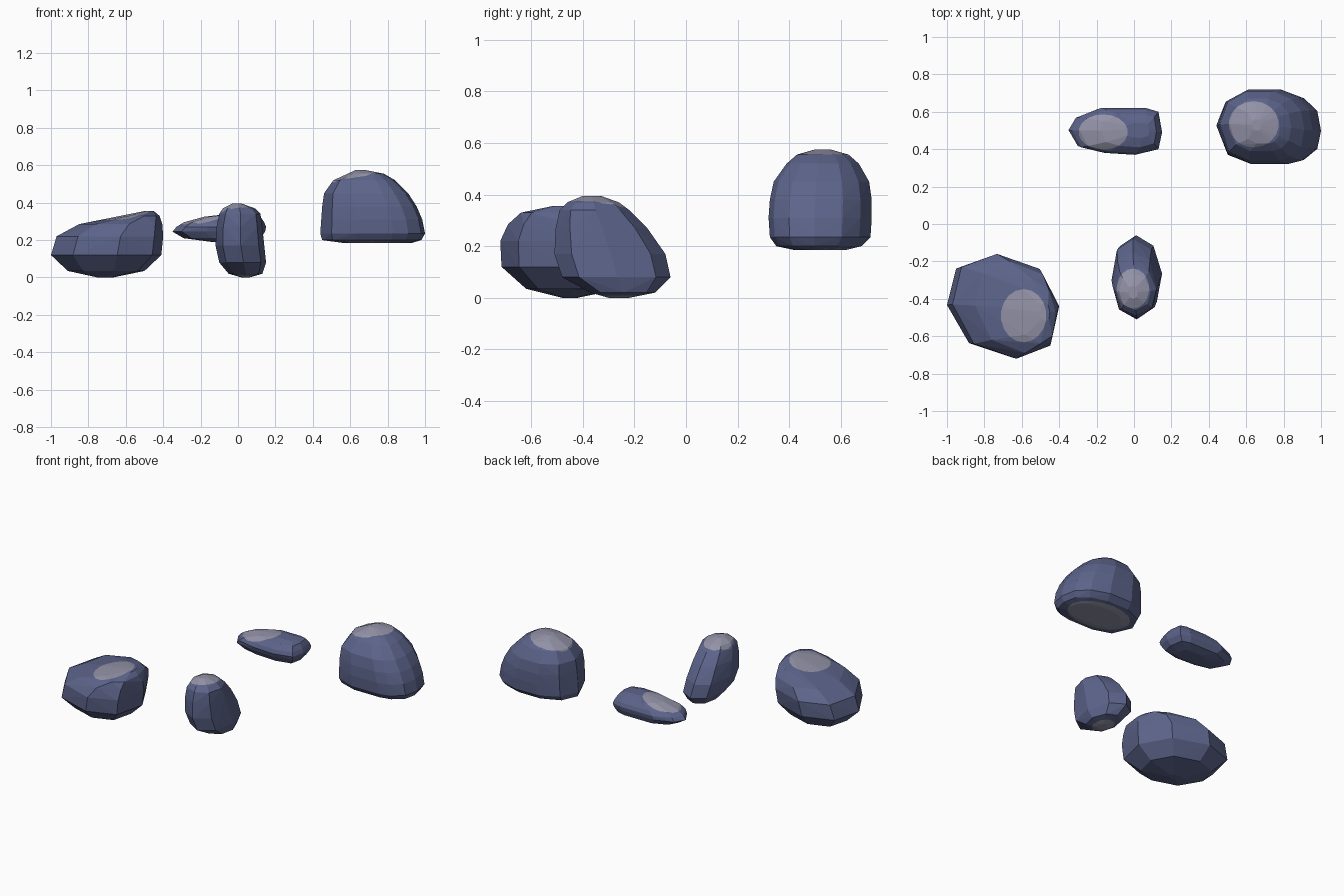
import bpy, bmesh, math
from mathutils import Vector

if "Cube" in bpy.data.objects:
    bpy.data.objects.remove(bpy.data.objects["Cube"])


def material(name, rgb):
    m = bpy.data.materials.new(name)
    m.diffuse_color = (*rgb, 1)
    m.use_nodes = True
    m.node_tree.nodes["Principled BSDF"].inputs["Base Color"].default_value = m.diffuse_color
    return m


STONE = material("slate_blue_stone", (0.107, 0.127, 0.255))
PALE = material("pale_grey_patch", (0.29, 0.29, 0.39))


def cut_patch(bm, cx, cy, rx, ry, side):
    """Cut an oval out of the top (side 1) or underside (side -1) and paint it pale."""
    faces = [f for f in bm.faces if f.normal.z * side > 0.12]
    n = 18
    for i in range(n):
        a = 2 * math.pi * i / n
        co = Vector((cx + rx * math.cos(a), cy + ry * math.sin(a), 0))
        no = Vector((math.cos(a) / rx, math.sin(a) / ry, 0)).normalized()
        geom = set(faces)
        for f in faces:
            geom.update(f.edges)
            geom.update(f.verts)
        res = bmesh.ops.bisect_plane(bm, geom=list(geom), dist=1e-5,
                                     plane_co=co, plane_no=no)
        faces = [g for g in res["geom"] if isinstance(g, bmesh.types.BMFace)
                 and (g.calc_center_median() - co).dot(no) < 0]
    for f in faces:
        f.material_index = 1


def rock(name, outline, levels, patches):
    """Fit the plan outline into each level (z, x0, x1, y0, y1) and wrap a hull round it."""
    xs, ys = zip(*outline)
    bm = bmesh.new()
    for z, x0, x1, y0, y1 in levels:
        for x, y in outline:
            u = (x - min(xs)) / (max(xs) - min(xs))
            v = (y - min(ys)) / (max(ys) - min(ys))
            bm.verts.new((x0 + u * (x1 - x0), y0 + v * (y1 - y0), z))
    res = bmesh.ops.convex_hull(bm, input=bm.verts[:])
    bmesh.ops.delete(bm, geom=[v for v in bm.verts if not v.link_faces], context='VERTS')
    bmesh.ops.recalc_face_normals(bm, faces=bm.faces[:])
    bm.normal_update()
    for p in patches:
        cut_patch(bm, *p)
        bm.normal_update()
    me = bpy.data.meshes.new(name)
    bm.to_mesh(me)
    bm.free()
    me.materials.append(STONE)
    me.materials.append(PALE)
    ob = bpy.data.objects.new(name, me)
    bpy.context.collection.objects.link(ob)
    return ob


# Broad rock, front left
rock("broad_rock",
     [(-1, -.43), (-.95, -.23), (-.75, -.16), (-.51, -.24),
      (-.4, -.44), (-.45, -.65), (-.64, -.72), (-.88, -.64)],
     [(0, -.75, -.67, -.48, -.42), (.035, -.91, -.5, -.62, -.25),
      (.12, -1, -.41, -.715, -.17), (.22, -.97, -.4, -.72, -.16),
      (.285, -.85, -.405, -.69, -.2), (.33, -.62, -.42, -.64, -.3),
      (.355, -.5, -.45, -.52, -.42)],
     [(-.59, -.49, .12, .14, 1)])

# Upright narrow rock, front middle
rock("upright_rock",
     [(0, -.06), (-.09, -.12), (-.12, -.29), (-.08, -.45),
      (.02, -.51), (.12, -.44), (.15, -.28), (.1, -.12)],
     [(0, .02, .06, -.3, -.22), (.02, -.05, .13, -.37, -.12),
      (.08, -.1, .15, -.48, -.06), (.17, -.12, .14, -.51, -.08),
      (.27, -.115, .13, -.505, -.15), (.34, -.1, .12, -.49, -.22),
      (.37, -.08, .09, -.46, -.26), (.395, -.03, .02, -.4, -.33)],
     [(-.005, -.345, .085, .105, 1), (.03, -.26, .06, .08, -1)])

# Thin flat rock, back middle
rock("flat_rock",
     [(-.35, .5), (-.31, .57), (-.19, .62), (.06, .62), (.13, .6),
      (.15, .49), (.13, .4), (0, .37), (-.17, .38), (-.3, .41)],
     [(.19, -.14, .05, .44, .55), (.21, -.29, .12, .4, .6),
      (.245, -.35, .145, .38, .615), (.27, -.33, .15, .37, .62),
      (.295, -.29, .14, .38, .61), (.325, -.18, .12, .41, .585),
      (.34, -.05, .08, .46, .54)],
     [(-.165, .492, .13, .093, 1)])

# Domed rock, back right
rock("domed_rock",
     [(.44, .53), (.49, .66), (.62, .725), (.79, .725), (.91, .68), (.98, .61),
      (1, .5), (.98, .4), (.91, .34), (.83, .32), (.63, .32), (.5, .37)],
     [(.185, .56, .93, .42, .62), (.2, .45, .98, .35, .68),
      (.235, .44, 1, .325, .715), (.31, .445, .985, .32, .72),
      (.38, .45, .955, .325, .72), (.45, .46, .91, .34, .71),
      (.52, .51, .84, .39, .67), (.555, .59, .78, .43, .63),
      (.575, .63, .68, .5, .56)],
     [(.64, .533, .132, .122, 1), (.72, .52, .22, .14, -1)])
